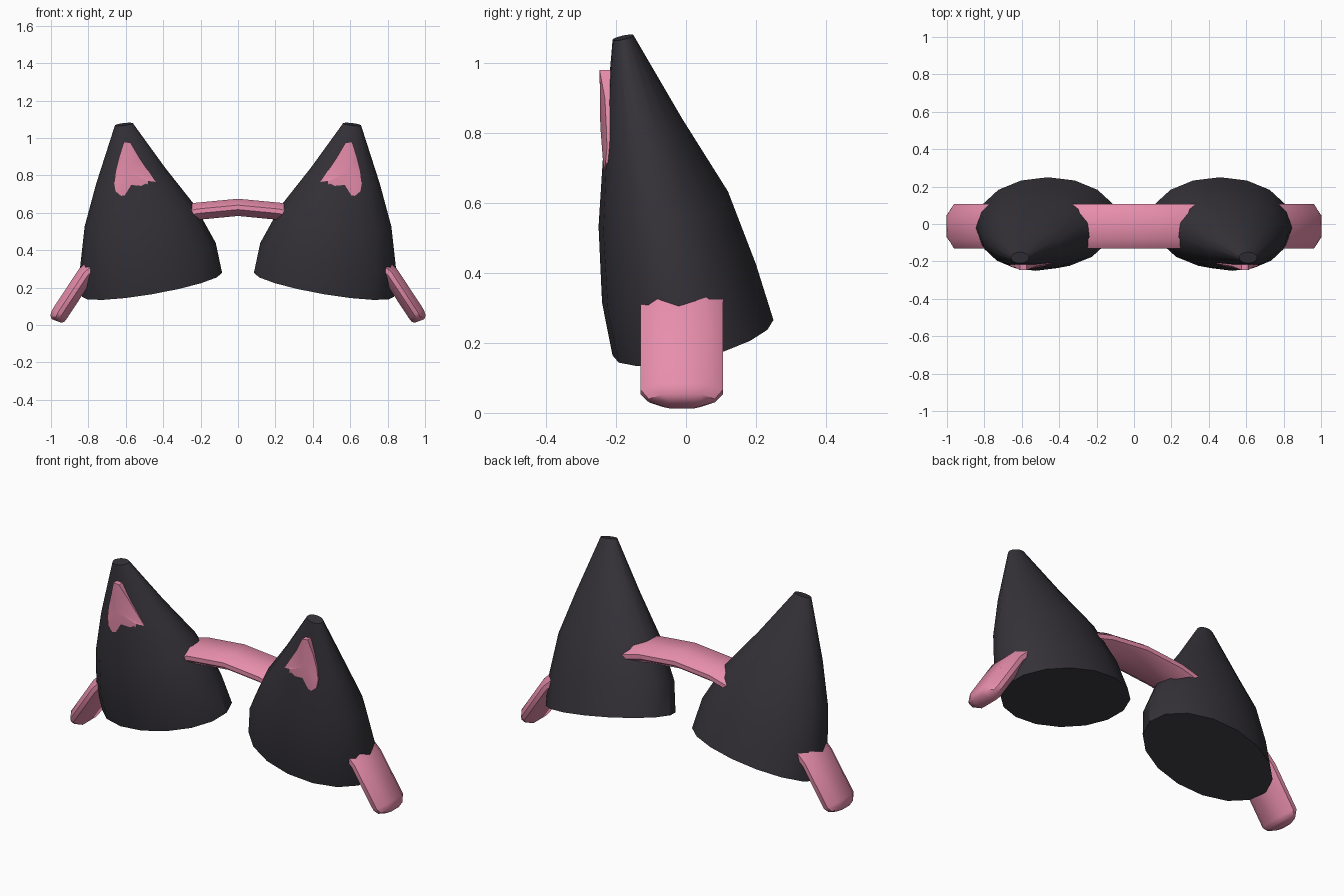
import bpy, bmesh
from math import sin, cos, pi
from mathutils import Vector

if "Cube" in bpy.data.objects:
    bpy.data.objects.remove(bpy.data.objects["Cube"])


def material(name, rgb):
    m = bpy.data.materials.new(name)
    m.diffuse_color = (*rgb, 1)
    m.use_nodes = True
    m.node_tree.nodes["Principled BSDF"].inputs["Base Color"].default_value = m.diffuse_color
    return m


DARK = material("charcoal", (0.035, 0.032, 0.04))
PINK = material("pink", (0.80, 0.27, 0.41))


def finish(name, bm, mat, angle):
    bmesh.ops.recalc_face_normals(bm, faces=bm.faces)
    me = bpy.data.meshes.new(name)
    bm.to_mesh(me)
    bm.free()
    me.materials.append(mat)
    ob = bpy.data.objects.new(name, me)
    bpy.context.collection.objects.link(ob)
    bpy.ops.object.select_all(action='DESELECT')
    ob.select_set(True)
    bpy.context.view_layer.objects.active = ob
    bpy.ops.object.shade_smooth_by_angle(angle=angle)
    return ob


def loft(name, rings, mat, angle=0.6):
    bm = bmesh.new()
    loops = [[bm.verts.new(p) for p in r] for r in rings]
    n = len(loops[0])
    for a, b in zip(loops, loops[1:]):
        for i in range(n):
            j = (i + 1) % n
            bm.faces.new((a[i], a[j], b[j], b[i]))
    bm.faces.new(loops[0])
    bm.faces.new(loops[-1])
    return finish(name, bm, mat, angle)


# Ear sections: centre x, y, z, radius x, radius y, slope along x, slope along y
EAR = [(0.46, 0.02, 0.215, 0.375, 0.23, -0.17, 0.22),
       (0.482, -0.02, 0.37, 0.363, 0.22, -0.19, 0.25),
       (0.525, -0.065, 0.583, 0.295, 0.185, -0.19, 0.27),
       (0.575, -0.12, 0.80, 0.183, 0.115, -0.24, 0.27),
       (0.61, -0.18, 1.073, 0.048, 0.03, -0.12, 0.22)]


def ear(name, s):
    rings = []
    for cx, cy, cz, rx, ry, bx, by in EAR:
        ring = []
        for i in range(16):
            t = 2 * pi * i / 16
            dx, dy = rx * cos(t), ry * sin(t)
            ring.append((s * (cx + dx), cy + dy, cz + bx * dx + by * dy))
        rings.append(ring)
    loft(name, rings, DARK)


# Inner ear outline, emerging from the front of the ear
INNER = [(0.575, -0.247, 0.975), (0.61, -0.247, 0.98), (0.635, -0.232, 0.90),
         (0.655, -0.228, 0.82), (0.662, -0.226, 0.76), (0.655, -0.23, 0.715),
         (0.625, -0.235, 0.69), (0.49, -0.226, 0.715), (0.48, -0.226, 0.77),
         (0.44, -0.212, 0.765), (0.525, -0.226, 0.89)]


def inner_ear(name, s):
    bm = bmesh.new()
    front = [bm.verts.new((s * x, y, z)) for x, y, z in INNER]
    back = [bm.verts.new((s * x, y + 0.035, z)) for x, y, z in INNER]
    mid = bm.verts.new((s * 0.59, -0.245, 0.82))
    for i in range(len(INNER)):
        j = (i + 1) % len(INNER)
        bm.faces.new((front[i], front[j], mid))
        bm.faces.new((front[i], back[i], back[j], front[j]))
    bm.faces.new(back)
    finish(name, bm, PINK, 0.5)


for side, s in (("left", -1), ("right", 1)):
    ear(side + "_ear", s)
    inner_ear(side + "_inner_ear", s)

# Headband: flattened section swept over an arch, with rounded tips
SECTION = [(-0.118, -0.012), (-0.118, 0.012), (-0.07, 0.046), (0.07, 0.046),
           (0.118, 0.012), (0.118, -0.012), (0.07, -0.046), (-0.07, -0.046)]
HALF = [(0, 0.629, 1, 1), (0.22, 0.608, 1, 1), (0.45, 0.545, 1, 1),
        (0.65, 0.43, 1, 1), (0.815, 0.27, 1, 1), (0.953, 0.06, 1, 1),
        (0.966, 0.035, 0.8, 0.9), (0.971, 0.022, 0.45, 0.6)]
path = [(-x, z, w, h) for x, z, w, h in reversed(HALF[1:])] + HALF
rings = []
for k, (x, z, w, h) in enumerate(path):
    a, b = path[max(k - 1, 0)], path[min(k + 1, len(path) - 1)]
    t = Vector((b[0] - a[0], 0, b[1] - a[1])).normalized()
    nrm = Vector((-t.z, 0, t.x))
    rings.append([Vector((x, -0.012 + u * w, z)) + nrm * v * h for u, v in SECTION])
loft("headband", rings, PINK, 0.7)
